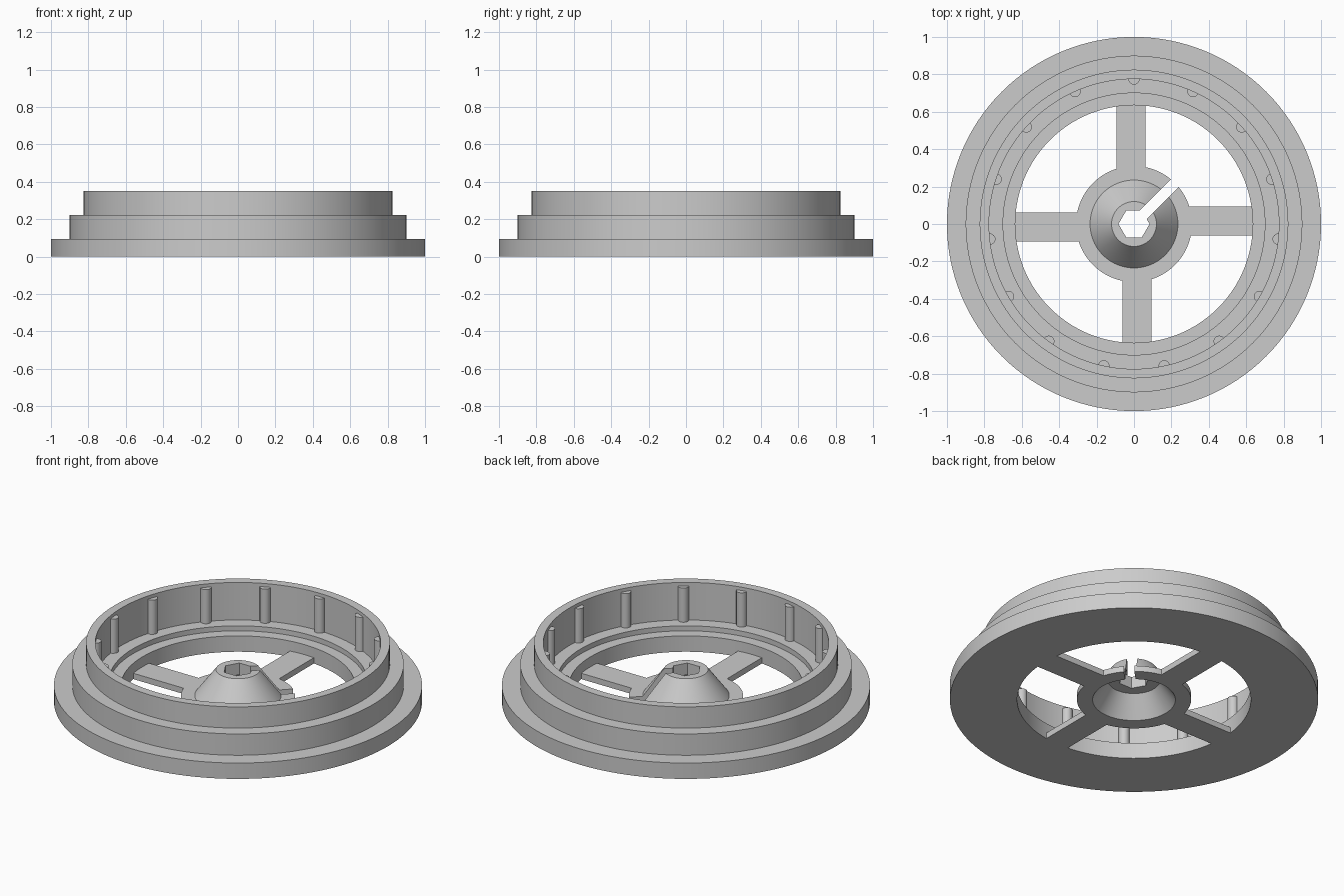
import bpy, bmesh
from math import pi, sin, cos, radians
from mathutils import Matrix

cube = bpy.data.objects.get("Cube")
if cube:
    bpy.data.objects.remove(cube, do_unlink=True)

grey = bpy.data.materials.new("plain grey")
grey.use_nodes = True
grey.diffuse_color = (0.6, 0.6, 0.6, 1)
grey.node_tree.nodes["Principled BSDF"].inputs["Base Color"].default_value = (0.6, 0.6, 0.6, 1)


def finish(name, bm, smooth=False):
    bmesh.ops.recalc_face_normals(bm, faces=bm.faces)
    mesh = bpy.data.meshes.new(name)
    bm.to_mesh(mesh)
    bm.free()
    mesh.materials.append(grey)
    obj = bpy.data.objects.new(name, mesh)
    bpy.context.collection.objects.link(obj)
    if smooth:
        shade(obj)
    return obj


def activate(obj):
    bpy.ops.object.select_all(action='DESELECT')
    obj.select_set(True)
    bpy.context.view_layer.objects.active = obj


def shade(obj):
    activate(obj)
    bpy.ops.object.shade_smooth_by_angle(angle=radians(30))


def lathe(name, profile, segments, smooth=True):
    """Revolve a closed (radius, height) profile about z."""
    bm = bmesh.new()
    rings = []
    for i in range(segments):
        a = 2 * pi * i / segments
        rings.append([bm.verts.new((r * cos(a), r * sin(a), z)) for r, z in profile])
    n = len(profile)
    for i in range(segments):
        a, b = rings[i], rings[(i + 1) % segments]
        for j in range(n):
            k = (j + 1) % n
            bm.faces.new((a[j], b[j], b[k], a[k]))
    return finish(name, bm, smooth)


def box(bm, x0, x1, y0, y1, z0, z1, turn=0.0):
    size = Matrix.Diagonal((x1 - x0, y1 - y0, z1 - z0, 1))
    place = Matrix.Translation(((x0 + x1) / 2, (y0 + y1) / 2, (z0 + z1) / 2))
    bmesh.ops.create_cube(bm, size=1, matrix=Matrix.Rotation(turn, 4, 'Z') @ place @ size)


def cut(target, cutter):
    cutter.hide_render = True
    mod = target.modifiers.new("cut", 'BOOLEAN')
    mod.operation = 'DIFFERENCE'
    mod.solver = 'EXACT'
    mod.object = cutter
    activate(target)
    bpy.ops.object.modifier_apply(modifier=mod.name)
    bpy.data.objects.remove(cutter, do_unlink=True)


# Stepped outer ring with inner ledges
lathe("stepped_ring", [
    (0.635, 0), (1, 0), (1, 0.095), (0.9, 0.095), (0.9, 0.223), (0.825, 0.223),
    (0.825, 0.35), (0.775, 0.35), (0.775, 0.125), (0.7, 0.125), (0.7, 0.095),
    (0.635, 0.095)], 128)

# Half-round ribs on the inner wall
RIBS = 15
bm = bmesh.new()
for i in range(RIBS):
    a = pi / 2 + 2 * pi * i / RIBS
    bmesh.ops.create_cone(
        bm, cap_ends=True, segments=24, radius1=0.03, radius2=0.03, depth=0.215,
        matrix=Matrix.Translation((0.775 * cos(a), 0.775 * sin(a), 0.2225)))
finish("wall_ribs", bm, True)

# Hollow conical hub with a flat flange
hub = lathe("conical_hub", [
    (0.04, 0.12), (0.04, 0.19), (0.12, 0.19), (0.235, 0.035), (0.31, 0.035),
    (0.31, 0), (0.225, 0), (0.14, 0.12)], 96, smooth=False)

# Hexagonal bore
bm = bmesh.new()
bmesh.ops.create_cone(bm, cap_ends=True, segments=6, radius1=0.083, radius2=0.083, depth=1,
                      matrix=Matrix.Rotation(radians(30), 4, 'Z'))
cut(hub, finish("hex_cutter", bm))

# Diagonal slit through one side of the hub
bm = bmesh.new()
box(bm, 0.02, 0.5, -0.0285, 0.0285, -0.2, 0.5, turn=pi / 4)
cut(hub, finish("slit_cutter", bm))
shade(hub)

# Four spokes, each set slightly to one side of the centre
bm = bmesh.new()
for i in range(4):
    box(bm, 0.29, 0.64, -0.0605, 0.0945, 0, 0.035, turn=i * pi / 2)
finish("spokes", bm)
